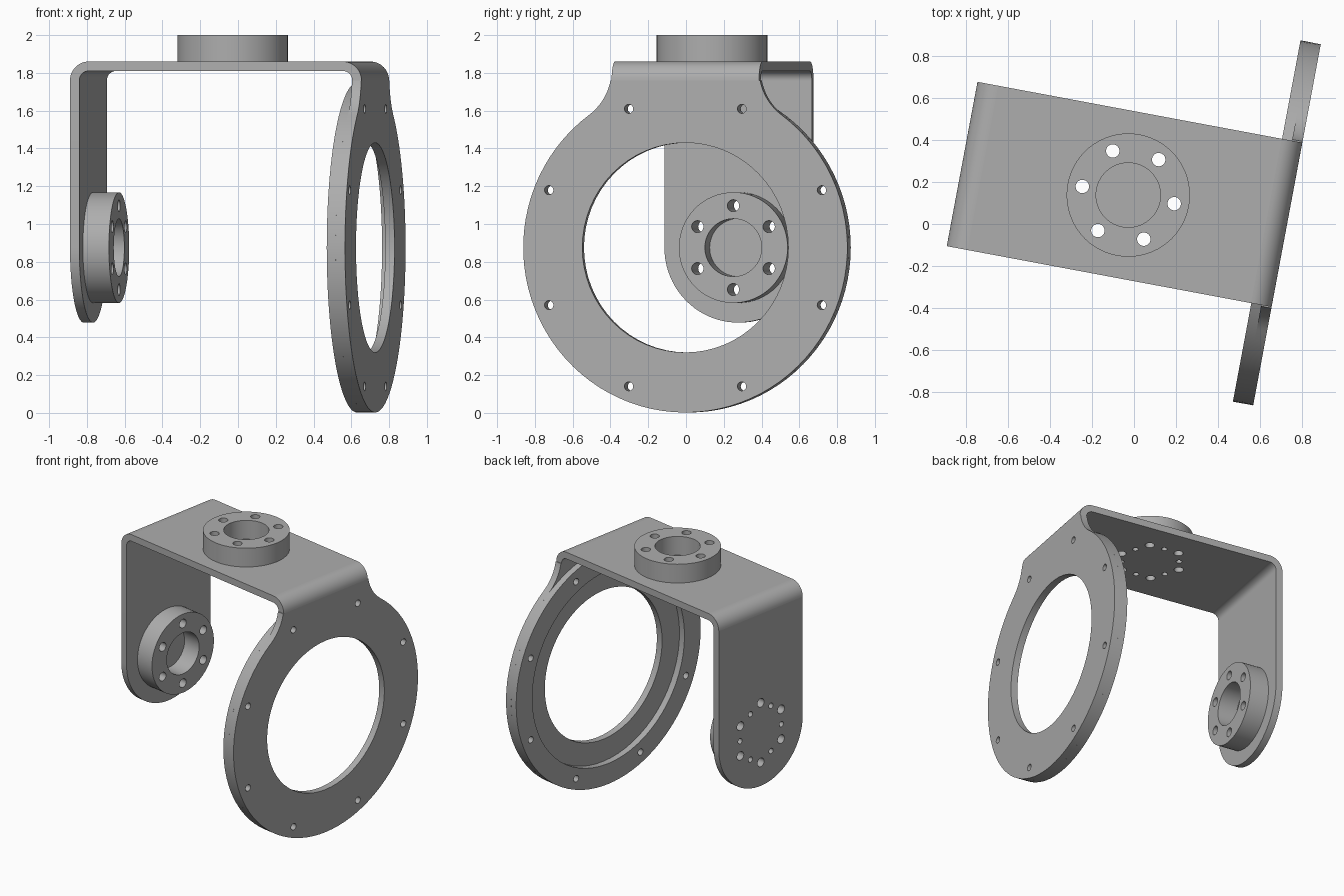
import bpy, bmesh
from math import cos, sin, asin, atan2, sqrt, pi, radians
from mathutils import Matrix

if "Cube" in bpy.data.objects:
    bpy.data.objects.remove(bpy.data.objects["Cube"])

# One bare metal colour
metal = bpy.data.materials.new("grey_metal")
metal.use_nodes = True
grey = (0.42, 0.42, 0.42, 1)
metal.diffuse_color = grey
metal.node_tree.nodes["Principled BSDF"].inputs["Base Color"].default_value = grey

# Main dimensions
TURN = Matrix.Rotation(radians(-10.6), 4, "Z")
MID = 0.13                      # centre line of the bracket across its width
HALF = 0.397                    # half width of the strap
LEFT, RIGHT = -0.855, 0.715     # outer faces of the two arms
TOP, THICK, BEND = 1.86, 0.05, 0.1
AXIS_Z = 0.875                  # height of the pivot axis
RING_R, FILLET = 0.873, 0.3
BOSS_R, BOSS_H, BOSS_U = 0.293, 0.14, -0.052

# Sheet frames: flat, facing along the length, facing across the width
FLAT = Matrix.Identity(4)
SIDE = Matrix(((0, 0, 1, 0), (1, 0, 0, 0), (0, 1, 0, 0), (0, 0, 0, 1)))
EDGE = Matrix(((1, 0, 0, 0), (0, 0, -1, 0), (0, 1, 0, 0), (0, 0, 0, 1)))


def arc(cx, cy, r, start, end, n):
    return [(cx + r * cos(start + (end - start) * i / n),
             cy + r * sin(start + (end - start) * i / n)) for i in range(n + 1)]


def circle(cx, cy, r, n=64):
    return arc(cx, cy, r, 0, 2 * pi, n)[:-1]


def hole_ring(cx, cy, pitch, r, count, start):
    return [circle(cx + pitch * cos(start + 2 * pi * i / count),
                   cy + pitch * sin(start + 2 * pi * i / count), r, 20)
            for i in range(count)]


def sheet(name, loops, low, high, frame):
    """Extrude an outline with holes between two levels along a frame's normal."""
    curve = bpy.data.curves.new(name, "CURVE")
    curve.dimensions = "2D"
    curve.fill_mode = "BOTH"
    curve.extrude = (high - low) / 2
    for loop in loops:
        spline = curve.splines.new("POLY")
        spline.points.add(len(loop) - 1)
        for point, (x, y) in zip(spline.points, loop):
            point.co = (x, y, 0, 1)
        spline.use_cyclic_u = True
    temp = bpy.data.objects.new(name + "_outline", curve)
    bpy.context.collection.objects.link(temp)
    graph = bpy.context.evaluated_depsgraph_get()
    mesh = bpy.data.meshes.new_from_object(temp.evaluated_get(graph))
    bpy.data.objects.remove(temp)
    bpy.data.curves.remove(curve)
    mesh.transform(TURN @ frame @ Matrix.Translation((0, 0, (low + high) / 2)))
    bm = bmesh.new()
    bm.from_mesh(mesh)
    bmesh.ops.remove_doubles(bm, verts=bm.verts, dist=0.0001)
    bmesh.ops.recalc_face_normals(bm, faces=bm.faces)
    bm.to_mesh(mesh)
    bm.free()
    mesh.name = name
    mesh.materials.clear()
    mesh.materials.append(metal)
    mesh.shade_smooth()
    mesh.set_sharp_from_angle(angle=radians(30))
    obj = bpy.data.objects.new(name, mesh)
    bpy.context.collection.objects.link(obj)
    return obj


def bolt_holes(cx, cy, start):
    return hole_ring(cx, cy, 0.222, 0.032, 6, start)


def plate_holes(cx, cy, start):
    return bolt_holes(cx, cy, start) + hole_ring(cx, cy, 0.195, 0.02, 6, start + pi / 6)


def boss(name, cx, cy, start, low, frame):
    loops = [circle(cx, cy, BOSS_R), circle(cx, cy, 0.153)] + bolt_holes(cx, cy, start)
    sheet(name, loops, low, low + BOSS_H, frame)


# Top plate and its boss
u0, u1, bend_z = LEFT + BEND, RIGHT - BEND, TOP - BEND
v0, v1 = MID - HALF, MID + HALF
top_outline = [(u0, v0), (u1, v0), (u1, v1), (u0, v1)]
sheet("top_plate", [top_outline] + plate_holes(BOSS_U, MID, 0), TOP - THICK, TOP, FLAT)
boss("top_boss", BOSS_U, MID, 0, TOP, FLAT)

# Rounded bends joining the top plate to the arms
for name, u, start in (("left_bend", u1, 0), ("right_bend", u0, pi / 2)):
    profile = (arc(u, bend_z, BEND, start, start + pi / 2, 12)
               + arc(u, bend_z, BEND - THICK, start + pi / 2, start, 12))
    sheet(name, [profile], -v1, -v0, EDGE)

# Narrow arm with a round end and a pivot boss on its inner face
arm_outline = arc(MID, AXIS_Z, HALF, pi, 2 * pi, 40) + [(v1, bend_z), (v0, bend_z)]
sheet("right_arm", [arm_outline] + plate_holes(MID, AXIS_Z, pi / 2),
      LEFT, LEFT + THICK, SIDE)
boss("pivot_boss", MID, AXIS_Z, pi / 2, LEFT + THICK, SIDE)

# Wide ring arm, its neck filleted into the round plate
fx = HALF + FILLET
fz = sqrt((RING_R + FILLET) ** 2 - fx ** 2)
tangent = atan2(fz, fx)
lift = asin((AXIS_Z + fz - bend_z) / FILLET)
ring_outline = (arc(MID, AXIS_Z, RING_R, pi - tangent, 2 * pi + tangent, 72)
                + arc(MID + fx, AXIS_Z + fz, FILLET, pi + tangent, pi + lift, 12)[1:]
                + arc(MID - fx, AXIS_Z + fz, FILLET, -lift, -tangent, 12)[:-1])
screws = hole_ring(MID, AXIS_Z, 0.795, 0.024, 8, pi / 8)
sheet("ring_arm", [ring_outline, circle(MID, AXIS_Z, 0.555)] + screws,
      RIGHT - THICK, RIGHT, SIDE)

# Raised rim on the inner face of the ring
sheet("ring_rim", [circle(MID, AXIS_Z, RING_R, 96), circle(MID, AXIS_Z, 0.72)] + screws,
      RIGHT - THICK - 0.048, RIGHT - THICK, SIDE)
